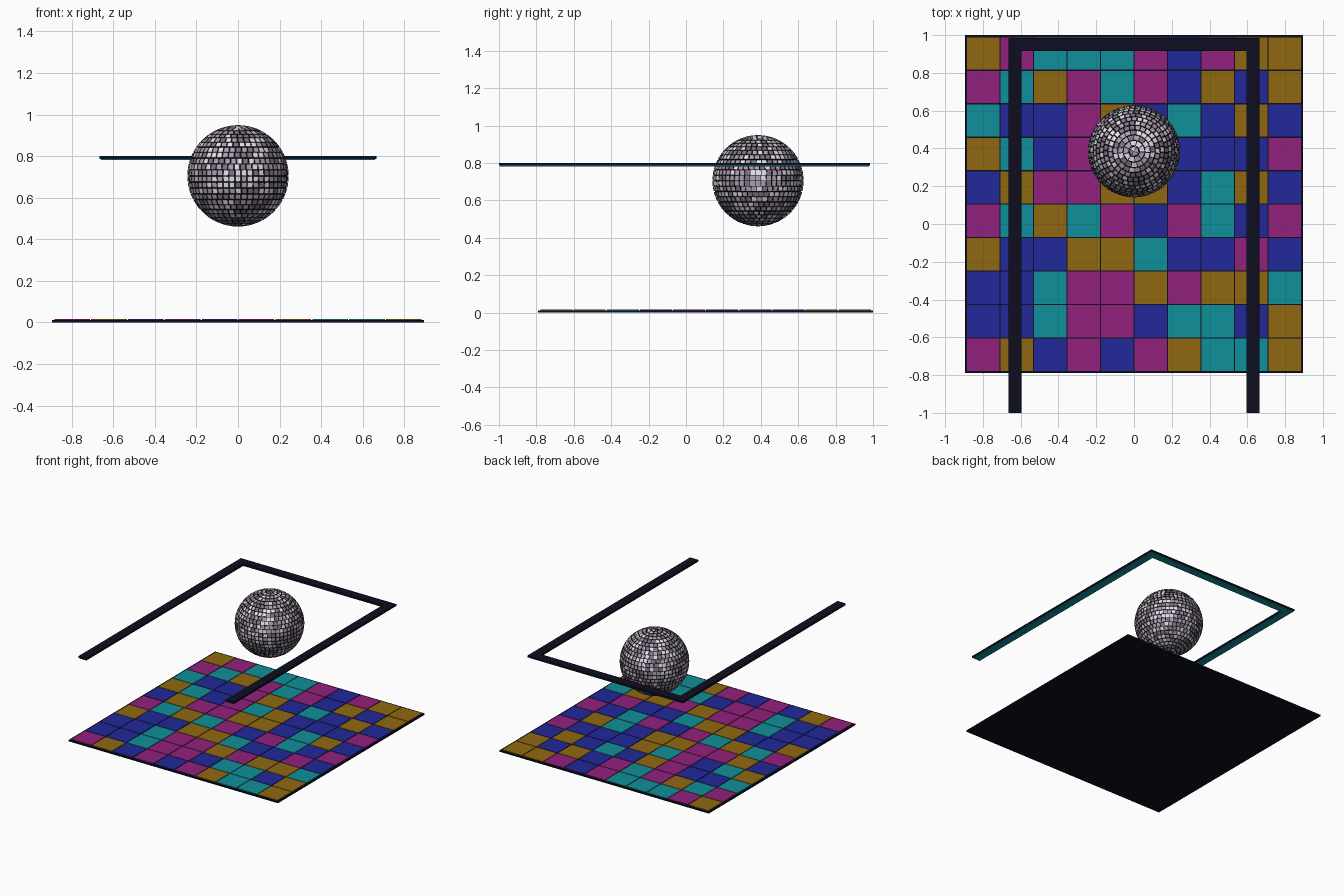
import bpy, bmesh, math, random
from mathutils import Vector

if "Cube" in bpy.data.objects:
    bpy.data.objects.remove(bpy.data.objects["Cube"])

random.seed(7)


def material(name, rgb):
    m = bpy.data.materials.new(name)
    m.diffuse_color = (*rgb, 1)
    m.use_nodes = True
    m.node_tree.nodes["Principled BSDF"].inputs["Base Color"].default_value = m.diffuse_color
    return m


DARK = material("near black navy", (0.004, 0.004, 0.014))
GOLD = material("gold", (0.28, 0.14, 0.005))
TEAL = material("teal", (0.005, 0.28, 0.32))
MAGENTA = material("magenta", (0.29, 0.015, 0.205))
BLUE = material("blue", (0.015, 0.022, 0.32))
WHITE = material("mirror white", (0.85, 0.82, 0.87))
LILAC = material("mirror lilac", (0.42, 0.35, 0.43))
MAUVE = material("mirror mauve", (0.22, 0.17, 0.22))


def finish(name, bm, mats):
    bmesh.ops.recalc_face_normals(bm, faces=bm.faces[:])
    me = bpy.data.meshes.new(name)
    bm.to_mesh(me)
    bm.free()
    for m in mats:
        me.materials.append(m)
    ob = bpy.data.objects.new(name, me)
    bpy.context.collection.objects.link(ob)
    return ob


def add_box(bm, x0, x1, y0, y1, z0, z1, mat=0):
    vs = bmesh.ops.create_cube(bm, size=1)["verts"]
    for v in vs:
        v.co = Vector((x1 if v.co.x > 0 else x0,
                       y1 if v.co.y > 0 else y0,
                       z1 if v.co.z > 0 else z0))
    for f in {f for v in vs for f in v.link_faces}:
        f.material_index = mat


# floor base slab
bm = bmesh.new()
add_box(bm, -0.895, 0.895, -0.79, 1.0, 0, 0.011)
finish("floor_base", bm, [DARK])

# coloured dance floor tiles, rows listed from back to front
ROWS = ["GMTTTMBMGG", "MTGMTMBGBG", "TBBMGBTBGB", "GTBMTGBBBM", "BGMMGGBTGB",
        "MTGTMBMTBM", "GBBGGTBBMB", "BBTMMGMGGT", "BBTMMBTTBG", "MGBMBMGTTG"]
bm = bmesh.new()
P, G = 0.1772, 0.003
for r, row in enumerate(ROWS):
    for c, key in enumerate(row):
        x, y = -5 * P + c * P, 0.105 + 5 * P - (r + 1) * P
        add_box(bm, x + G, x + P - G, y + G, y + P - G, 0.010, 0.016,
                "GTMB".index(key))
finish("floor_tiles", bm, [GOLD, TEAL, MAGENTA, BLUE])


# overhead U-shaped truss with glowing strip underneath
def u_frame(name, mat, inset, z0, z1):
    o, i = 0.665 - inset, 0.595 + inset
    yb, yi, yf = 0.985 - inset, 0.915 + inset, -1.0 + inset
    bm = bmesh.new()
    outline = [(-o, yf), (-i, yf), (-i, yi), (i, yi), (i, yf), (o, yf), (o, yb), (-o, yb)]
    face = bm.faces.new([bm.verts.new((x, y, z0)) for x, y in outline])
    ext = bmesh.ops.extrude_face_region(bm, geom=[face])["geom"]
    for v in ext:
        if isinstance(v, bmesh.types.BMVert):
            v.co.z = z1
    return finish(name, bm, [mat])


u_frame("overhead_frame", DARK, 0, 0.786, 0.80)
u_frame("light_strip", TEAL, 0.006, 0.781, 0.787)

# mirror ball core
CENTRE, R = Vector((0, 0.385, 0.705)), 0.243
bm = bmesh.new()
bmesh.ops.create_uvsphere(bm, u_segments=48, v_segments=28, radius=R - 0.006)
core = finish("mirror_ball_core", bm, [DARK])
core.location = CENTRE

# mirror facets: rings of small plates
bm = bmesh.new()


def point(lat, lon, r):
    return Vector((math.cos(lat) * math.cos(lon), math.cos(lat) * math.sin(lon),
                   math.sin(lat))) * r


RINGS = 26
step = math.pi / RINGS
for k in range(RINGS):
    lat = -math.pi / 2 + (k + 0.5) * step
    n = max(4, round(2 * math.pi * math.cos(lat) / step))
    dl, dn = step * 0.43, 2 * math.pi / n * 0.43
    shift = random.random()
    for j in range(n):
        lon = 2 * math.pi * (j + shift) / n
        corners = [(lat - dl, lon - dn), (lat - dl, lon + dn),
                   (lat + dl, lon + dn), (lat + dl, lon - dn)]
        inner = [bm.verts.new(point(a, b, R - 0.008)) for a, b in corners]
        outer = [bm.verts.new(point(a, b, R + 0.001)) for a, b in corners]
        mat = random.choices((0, 1, 2), (3, 5, 3))[0]
        faces = [bm.faces.new(outer)]
        for a in range(4):
            b = (a + 1) % 4
            faces.append(bm.faces.new((inner[a], inner[b], outer[b], outer[a])))
        faces[0].material_index = mat
        for f in faces[1:]:
            f.material_index = 3
facets = finish("mirror_ball_facets", bm, [WHITE, LILAC, MAUVE, DARK])
facets.location = CENTRE
